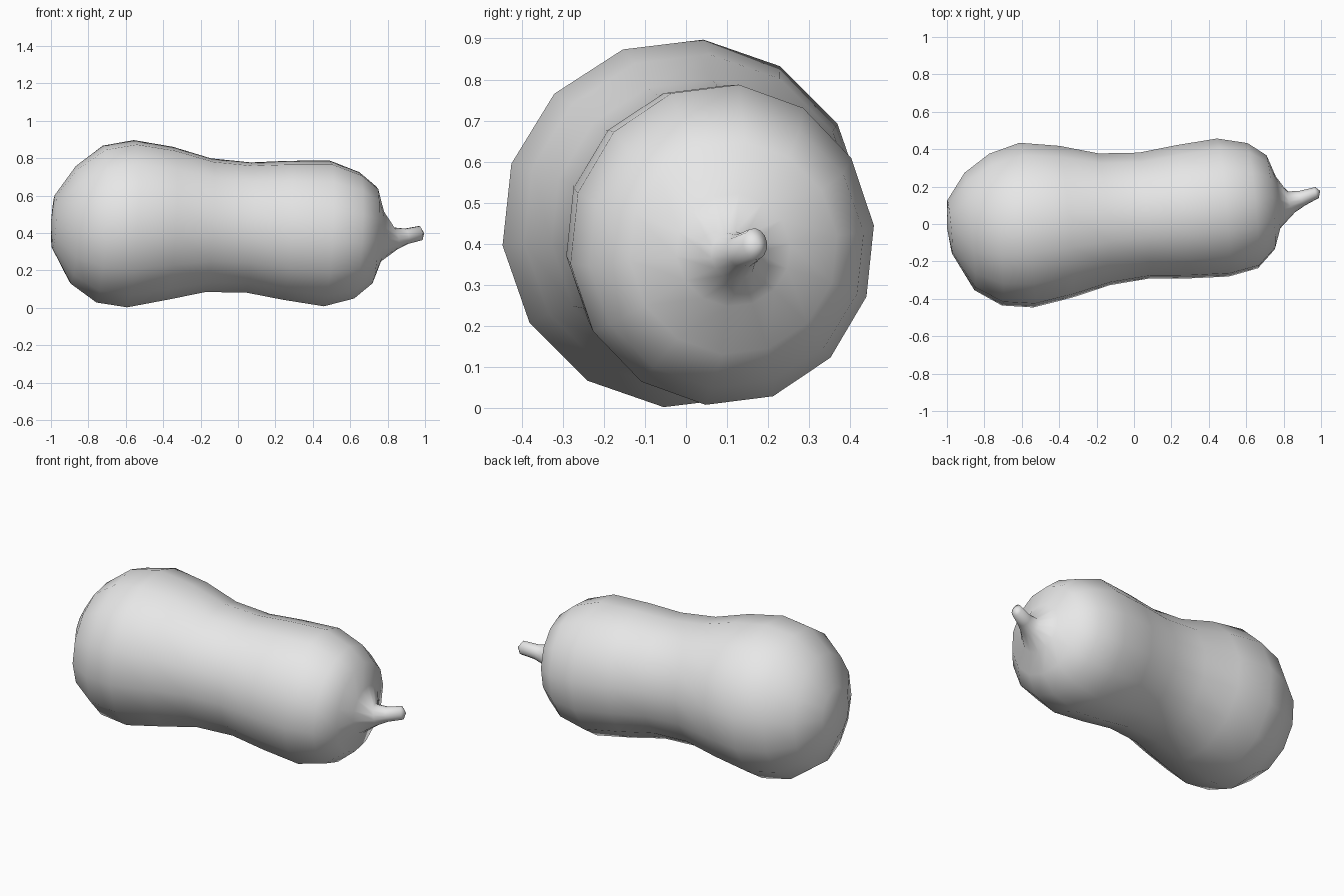
import bpy, bmesh
from math import cos, sin, tau, radians
from mathutils import Vector

cube = bpy.data.objects.get("Cube")
if cube:
    bpy.data.objects.remove(cube, do_unlink=True)

grey = bpy.data.materials.new("plain grey")
grey.use_nodes = True
grey.diffuse_color = (0.8, 0.8, 0.8, 1)
grey.node_tree.nodes["Principled BSDF"].inputs["Base Color"].default_value = (0.8, 0.8, 0.8, 1)

SIDES = 14
AXIS = Vector((1, 0.09, -0.05)).normalized()
STEM_AXIS = Vector((1, 0.35, 0.2)).normalized()

# Rings from the round end to the stem tip: centre, width radius, height radius
BODY = [
    ((-0.985, -0.015, 0.46), 0.145, 0.145),
    ((-0.88, -0.04, 0.443), 0.317, 0.317),
    ((-0.74, -0.03, 0.448), 0.41, 0.422),
    ((-0.575, -0.006, 0.45), 0.445, 0.45),
    ((-0.365, 0.012, 0.452), 0.41, 0.412),
    ((-0.16, 0.025, 0.442), 0.356, 0.36),
    ((0.055, 0.045, 0.43), 0.34, 0.35),
    ((0.255, 0.065, 0.415), 0.36, 0.374),
    ((0.475, 0.088, 0.398), 0.373, 0.392),
    ((0.635, 0.098, 0.388), 0.338, 0.34),
    ((0.73, 0.115, 0.39), 0.255, 0.26),
    ((0.77, 0.115, 0.385), 0.14, 0.138),
]
STEM = [
    ((0.84, 0.118, 0.372), 0.06, 0.06),
    ((0.9, 0.138, 0.383), 0.042, 0.042),
    ((0.977, 0.168, 0.4), 0.031, 0.039),
]


def add_ring(bm, centre, width, height, axis):
    side = Vector((0, 0, 1)).cross(axis).normalized()
    up = axis.cross(side)
    ring = []
    for i in range(SIDES):
        a = radians(84) + tau * i / SIDES
        ring.append(bm.verts.new(Vector(centre) + side * cos(a) * width + up * sin(a) * height))
    return ring


def cap(bm, ring, point):
    tip = bm.verts.new(point)
    for a, b in zip(ring, ring[1:] + ring[:1]):
        bm.faces.new((a, b, tip))


# Loft the gourd and its stem as one continuous skin
bm = bmesh.new()
rings = [add_ring(bm, *r, AXIS) for r in BODY] + [add_ring(bm, *r, STEM_AXIS) for r in STEM]
for low, high in zip(rings, rings[1:]):
    for i in range(SIDES):
        j = (i + 1) % SIDES
        bm.faces.new((low[i], low[j], high[j], high[i]))
cap(bm, rings[0], (-1.0, -0.02, 0.46))
cap(bm, rings[-1], (0.995, 0.177, 0.4))
bmesh.ops.recalc_face_normals(bm, faces=bm.faces)
for face in bm.faces:
    face.smooth = True

mesh = bpy.data.meshes.new("gourd")
bm.to_mesh(mesh)
bm.free()
mesh.materials.append(grey)
bpy.context.collection.objects.link(bpy.data.objects.new("gourd", mesh))
